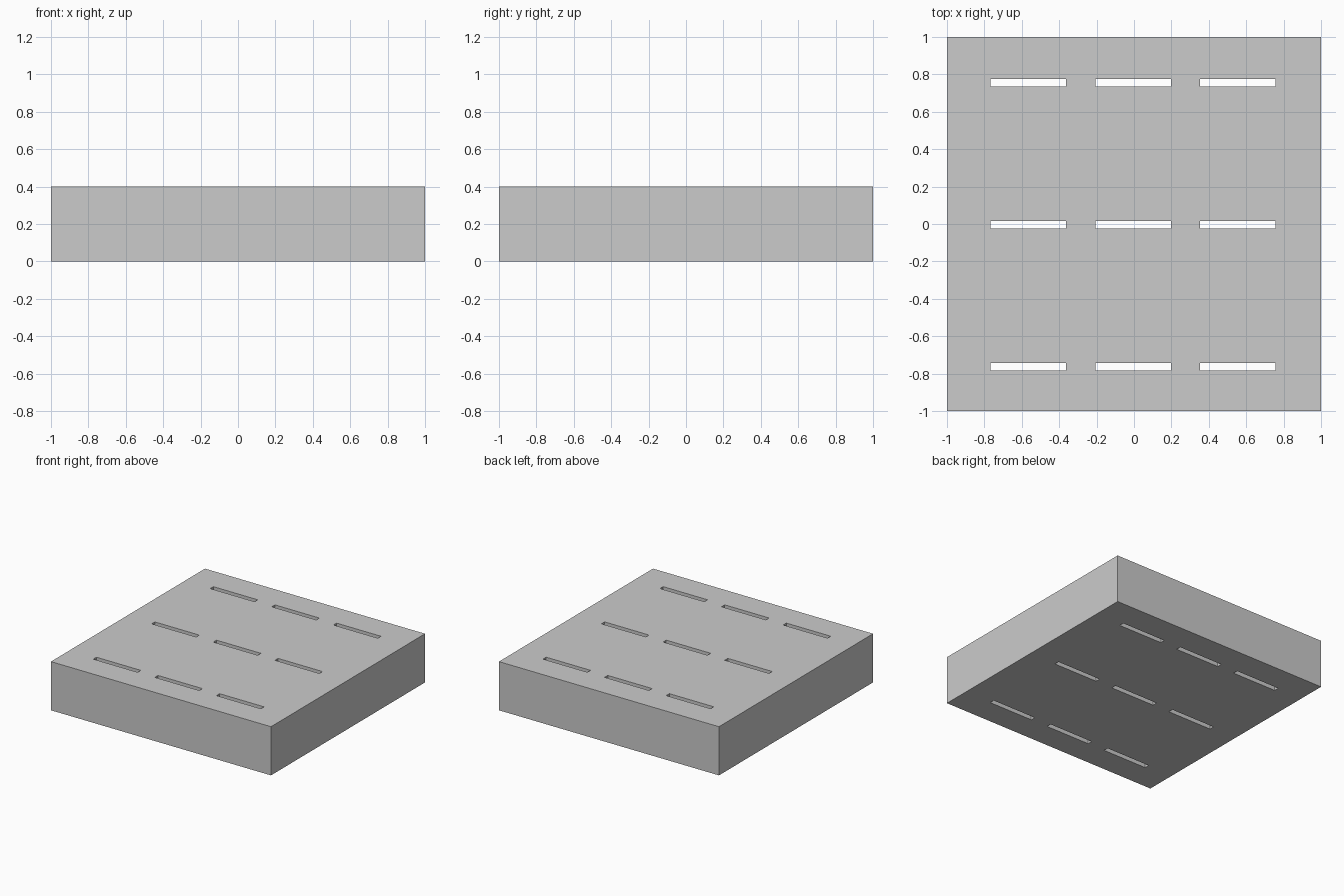
import bpy
import bmesh
from mathutils import Matrix, Vector

if "Cube" in bpy.data.objects:
    bpy.data.objects.remove(bpy.data.objects["Cube"])


def add_box(bm, centre, size):
    bmesh.ops.create_cube(bm, size=1.0, matrix=Matrix.Translation(centre)
                          @ Matrix.Diagonal(Vector((*size, 1.0))))


def make_object(name, boxes):
    bm = bmesh.new()
    for centre, size in boxes:
        add_box(bm, centre, size)
    mesh = bpy.data.meshes.new(name)
    bm.to_mesh(mesh)
    bm.free()
    obj = bpy.data.objects.new(name, mesh)
    bpy.context.collection.objects.link(obj)
    return obj


# Solid square block
block = make_object("slotted_block", [((0, 0, 0.2), (2, 2, 0.4))])

# 3 x 3 grid of narrow slots, cut right through
slots = [((-0.005 + i * 0.56, -0.004 + j * 0.759, 0.2), (0.404, 0.041, 0.8))
         for i in (-1, 0, 1) for j in (-1, 0, 1)]
cutter = make_object("slot_cutter", slots)
cutter.hide_render = True

cut = block.modifiers.new("slots", 'BOOLEAN')
cut.operation = 'DIFFERENCE'
cut.solver = 'EXACT'
cut.object = cutter

# Apply the cut and remove the helper
bpy.context.view_layer.objects.active = block
block.select_set(True)
bpy.ops.object.modifier_apply(modifier=cut.name)
bpy.data.objects.remove(cutter)
